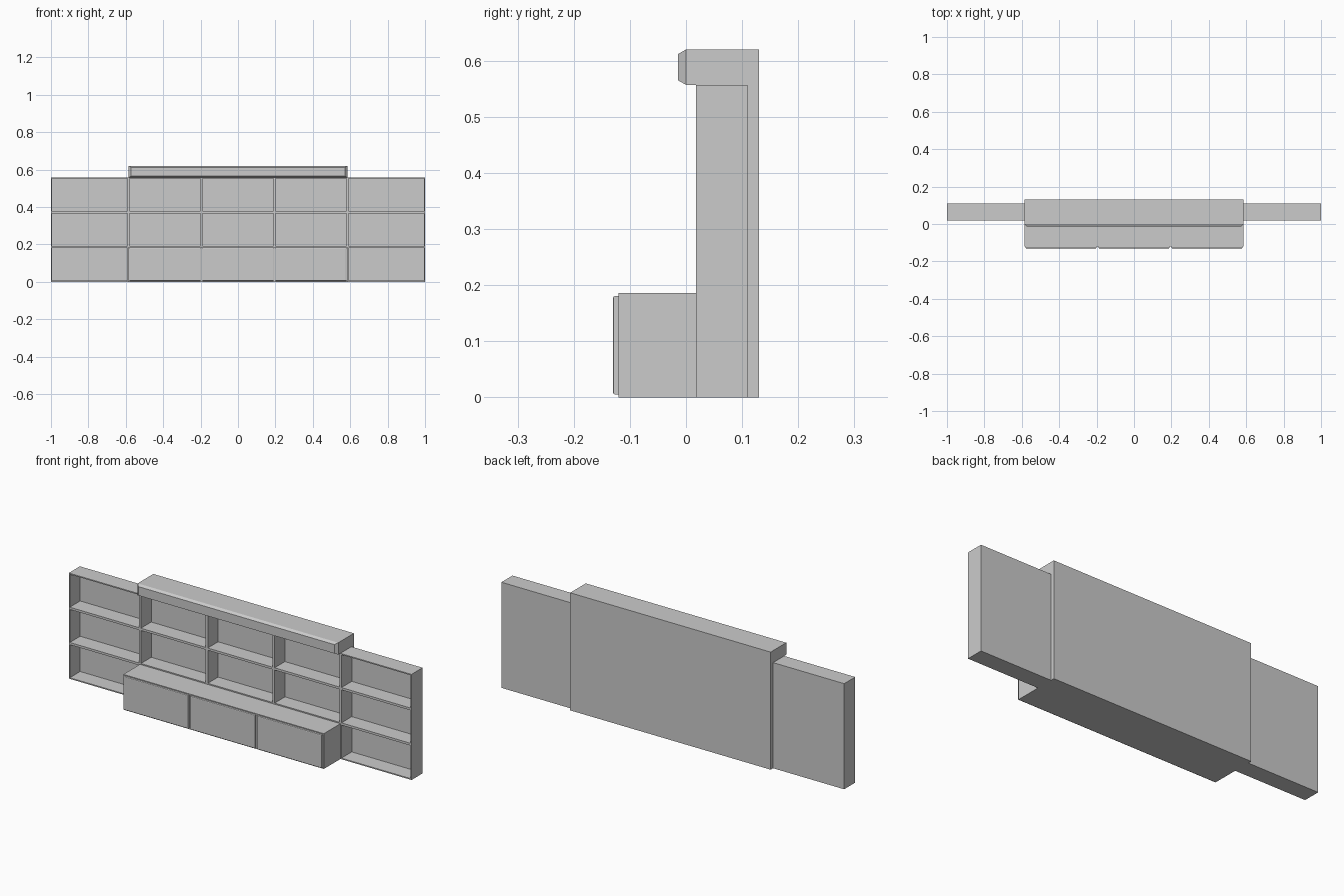
import bpy, bmesh

if "Cube" in bpy.data.objects:
    bpy.data.objects.remove(bpy.data.objects["Cube"])

T = 0.006            # board thickness
FRONT, INNER = 0.018, 0.104   # shelf front edge and inside of back panel
W, H = 0.585, 0.557  # half width of centre bay, carcass height
SHELVES = (0.186, 0.372)


def add_box(bm, x, y, z):
    """Add a box given (min, max) ranges; return its vertices."""
    verts = bmesh.ops.create_cube(bm, size=1)["verts"]
    for v in verts:
        for i, (a, b) in enumerate((x, y, z)):
            v.co[i] = a if v.co[i] < 0 else b
    return verts


def finish(name, bm):
    mesh = bpy.data.meshes.new(name)
    bm.to_mesh(mesh)
    bm.free()
    obj = bpy.data.objects.new(name, mesh)
    bpy.context.collection.objects.link(obj)
    return obj


def box(name, x, y, z):
    bm = bmesh.new()
    add_box(bm, x, y, z)
    return finish(name, bm)


def shelving(name, x0, x1, columns, back, z0=0.0):
    """Open-fronted shelf unit with back panel, uprights and shelves."""
    box(name + "_back", (x0, x1), (INNER, back), (0, H))
    depth = (FRONT, INNER)
    step = (x1 - x0) / columns
    for c in range(columns):
        a, b = x0 + c * step, x0 + (c + 1) * step
        box(name + "_upright", (a, a + T), depth, (z0, H))
        box(name + "_upright", (b - T, b), depth, (z0, H))
        rows = [z for z in SHELVES if z > z0]
        for z in rows:
            box(name + "_shelf", (a + T, b - T), depth, (z - T, z + T))
        box(name + "_base", (a + T, b - T), depth, (z0, z0 + T))
        box(name + "_top", (a + T, b - T), depth, (H - T, H))


# shelving: two side bays and the deeper centre bay
shelving("left_bay", -1.0, -W, 1, 0.11)
shelving("right_bay", W, 1.0, 1, 0.11)
shelving("centre_bay", -W, W, 3, 0.13, SHELVES[0])

# low cabinet projecting in front of the centre bay
box("cabinet", (-W, W), (-0.12, INNER), (0, SHELVES[0]))

# three drawer fronts with softened front edges
for i in range(3):
    cx = (i - 1) * 2 * W / 3
    half = W / 3 - 0.005
    bm = bmesh.new()
    add_box(bm, (cx - half, cx + half), (-0.13, -0.12), (0.005, 0.181))
    edges = [e for e in bm.edges if all(v.co.y < -0.125 for v in e.verts)]
    bmesh.ops.bevel(bm, geom=edges, offset=0.004, segments=2,
                    profile=0.5, affect='EDGES')
    finish("drawer_front", bm)

# overhanging canopy
box("canopy", (-W, W), (0.0, 0.13), (H, 0.62))

# canopy fascia tapering towards the front
bm = bmesh.new()
for v in add_box(bm, (-W, W), (-0.014, 0.0), (H, 0.62)):
    if v.co.y < -0.007:
        v.co.x += 0.013 if v.co.x < 0 else -0.013
        v.co.z += 0.008 if v.co.z < 0.59 else -0.008
finish("canopy_fascia", bm)
